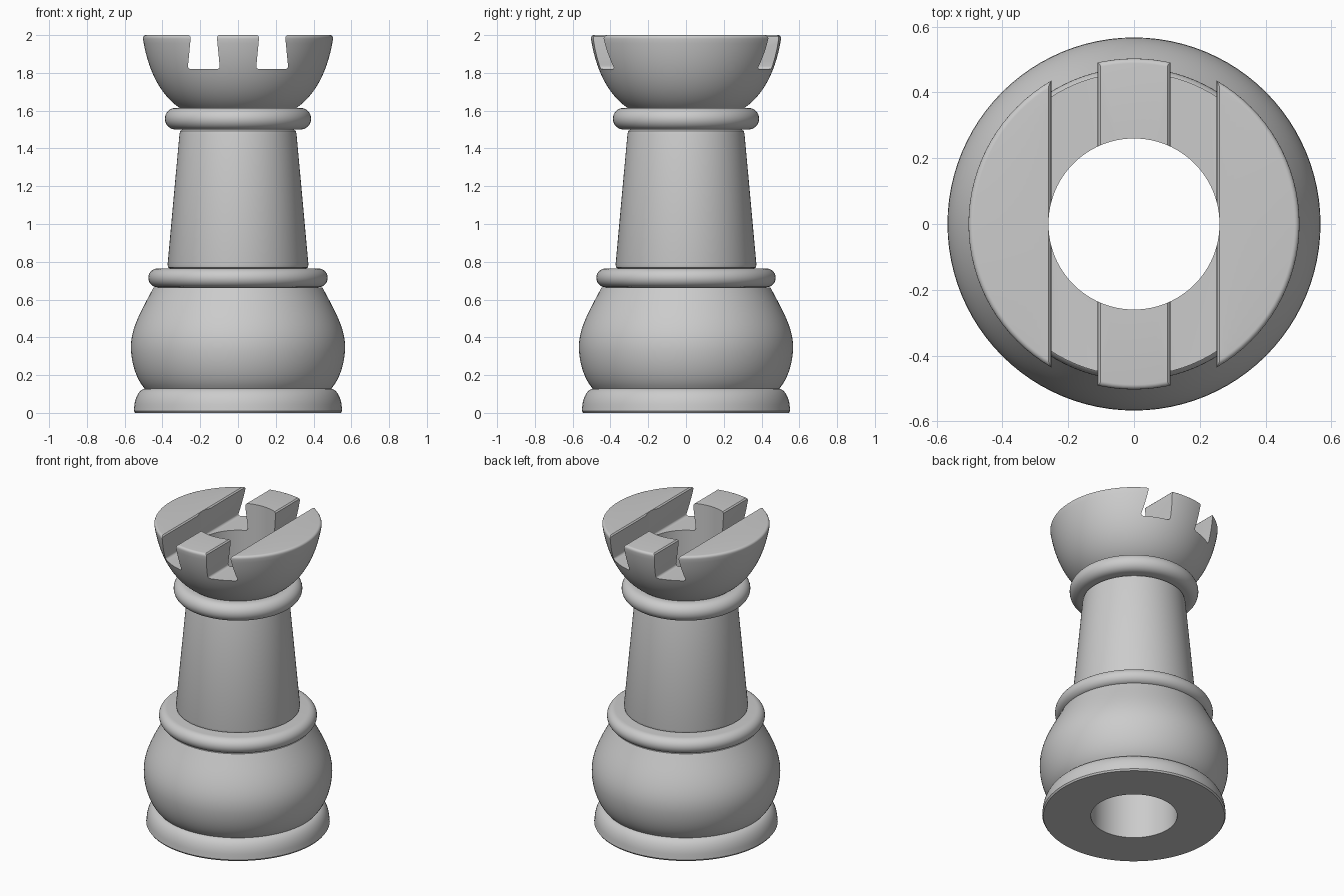
import bpy, bmesh, math
from mathutils import Vector
from mathutils.geometry import interpolate_bezier

cube = bpy.data.objects.get("Cube")
if cube:
    bpy.data.objects.remove(cube)

SEGMENTS = 96
BORE = 0.26

grey = bpy.data.materials.new("plain_grey")
grey.use_nodes = True
colour = (0.6, 0.6, 0.6, 1)
grey.diffuse_color = colour
grey.node_tree.nodes["Principled BSDF"].inputs["Base Color"].default_value = colour


def make_object(name, bm):
    bmesh.ops.recalc_face_normals(bm, faces=bm.faces)
    mesh = bpy.data.meshes.new(name)
    bm.to_mesh(mesh)
    bm.free()
    mesh.materials.append(grey)
    obj = bpy.data.objects.new(name, mesh)
    bpy.context.collection.objects.link(obj)
    return obj


def select_only(obj):
    bpy.ops.object.select_all(action="DESELECT")
    obj.select_set(True)
    bpy.context.view_layer.objects.active = obj


def smooth(obj):
    select_only(obj)
    bpy.ops.object.shade_smooth_by_angle(angle=math.radians(35))


def curve(*points, steps=12):
    """Bezier from four (radius, height) points."""
    return [(p.x, p.y) for p in interpolate_bezier(*map(Vector, points), steps)]


def arc(r, z, rx, rz, start, end, steps=10):
    """Elliptical arc in the profile plane, in degrees."""
    angles = [math.radians(start + (end - start) * i / steps) for i in range(steps + 1)]
    return [(r + rx * math.cos(a), z + rz * math.sin(a)) for a in angles]


def turned(name, outline):
    """Lathe an outer outline, closed on the inside by the bore."""
    profile = [(BORE, outline[0][1])] + outline + [(BORE, outline[-1][1])]
    bm = bmesh.new()
    rings = []
    for i in range(SEGMENTS):
        a = math.tau * i / SEGMENTS
        rings.append([bm.verts.new((r * math.cos(a), r * math.sin(a), z)) for r, z in profile])
    for i, ring in enumerate(rings):
        after = rings[(i + 1) % SEGMENTS]
        for j in range(len(profile)):
            k = (j + 1) % len(profile)
            bm.faces.new((ring[j], after[j], after[k], ring[k]))
    return make_object(name, bm)


def ring(name, bottom, top, radius):
    half = (top - bottom) / 2
    return turned(name, arc(radius - half, bottom + half, half, half, -90, 90, 16))


# Foot and bulbous lower body
foot = turned("foot", [(0.545, 0), (0.552, 0.01)] + arc(0.485, 0.02, 0.065, 0.11, 5, 90))
bulb = turned("lower_body",
              curve((0.495, 0.13), (0.54, 0.18), (0.567, 0.27), (0.567, 0.35))
              + curve((0.567, 0.35), (0.567, 0.46), (0.50, 0.56), (0.447, 0.665))[1:])

# Collars and tapered stem
lower_collar = ring("lower_collar", 0.665, 0.765, 0.475)
stem = turned("stem", [(0.36, 0.765), (0.37, 0.77), (0.373, 0.785),
                       (0.31, 1.475), (0.306, 1.492), (0.295, 1.5)])
upper_collar = ring("upper_collar", 1.5, 1.615, 0.387)

# Flared crown with a rounded rim
crown = turned("crown",
               curve((0.31, 1.615), (0.42, 1.69), (0.48, 1.83), (0.503, 1.98), steps=20)
               + arc(0.488, 1.985, 0.015, 0.015, 10, 90, 5))

# Two dovetail slots running front to back through the crown
for side in (-1, 1):
    centre, half_top, half_floor, floor, fillet = 0.181, 0.069, 0.084, 1.82, 0.015
    right = [(half_top + 0.01, 2.05), (half_top + 0.01, 2.0), (half_top + 0.002, 1.992),
             (half_top + 0.001, 1.98)]
    right += arc(half_floor - fillet, floor + fillet, fillet, fillet, 0, -90, 6)
    section = right + [(-x, z) for x, z in reversed(right)]
    bm = bmesh.new()
    face = bm.faces.new([bm.verts.new((side * centre + x, -0.7, z)) for x, z in section])
    swept = bmesh.ops.extrude_face_region(bm, geom=[face])
    verts = [v for v in swept["geom"] if isinstance(v, bmesh.types.BMVert)]
    bmesh.ops.translate(bm, verts=verts, vec=(0, 1.4, 0))
    cutter = make_object("slot_cutter", bm)
    cutter.hide_render = True
    cut = crown.modifiers.new("slot", "BOOLEAN")
    cut.operation = "DIFFERENCE"
    cut.solver = "EXACT"
    cut.object = cutter
    select_only(crown)
    bpy.ops.object.modifier_apply(modifier=cut.name)
    bpy.data.objects.remove(cutter)

for part in (foot, bulb, lower_collar, stem, upper_collar, crown):
    smooth(part)
